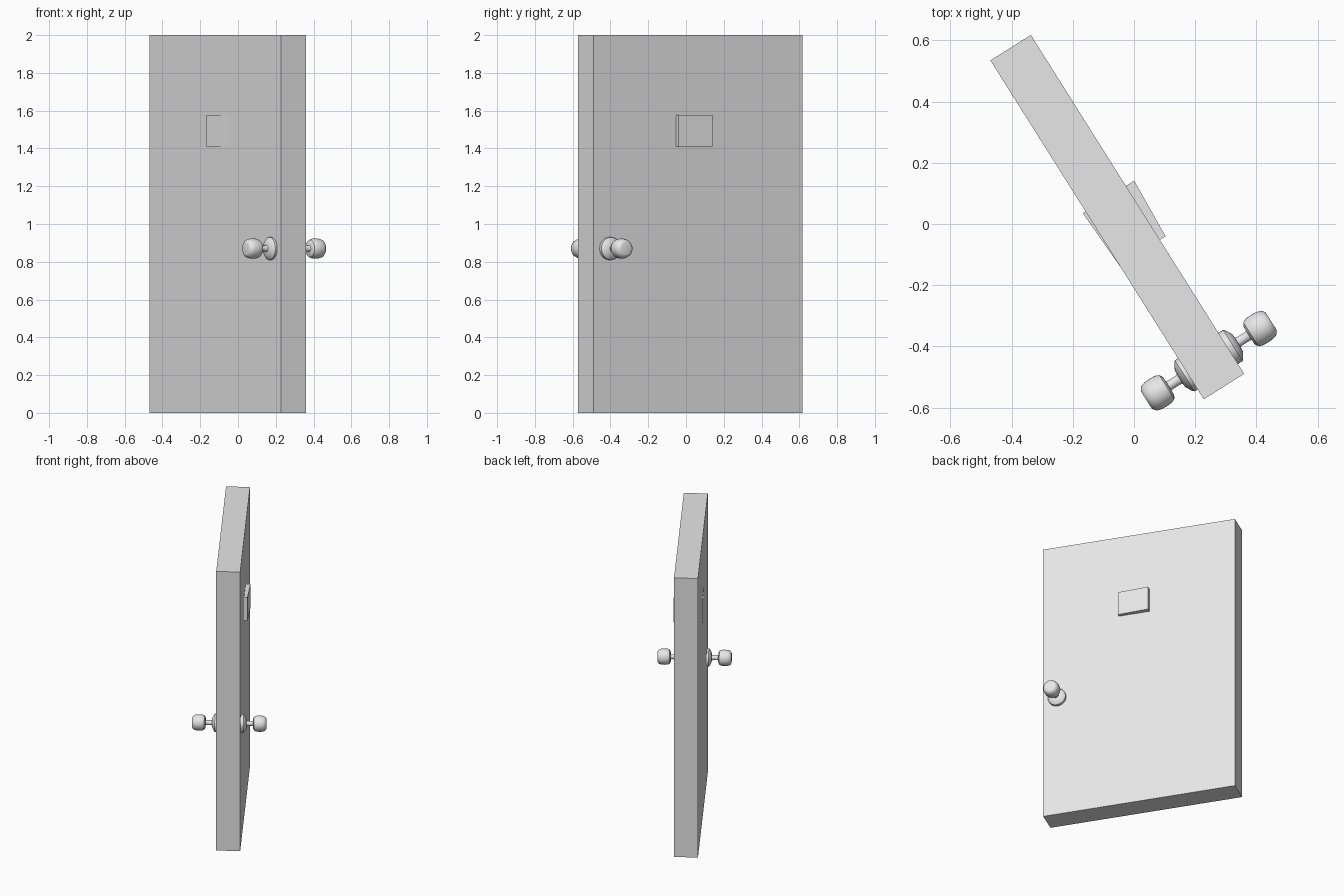
import bpy, bmesh, math
from mathutils import Matrix, Vector

cube = bpy.data.objects.get("Cube")
if cube:
    bpy.data.objects.remove(cube, do_unlink=True)

grey = bpy.data.materials.new("plain grey")
grey.use_nodes = True
grey.diffuse_color = (0.8, 0.8, 0.8, 1)
grey.node_tree.nodes["Principled BSDF"].inputs["Base Color"].default_value = (0.8, 0.8, 0.8, 1)

# Door frame of reference: x runs along the width, y through the thickness
PLACE = Matrix.Translation((-0.0545, 0.0225, 0)) @ Matrix.Rotation(math.radians(-57.8), 4, "Z")


def finish(name, bm):
    bmesh.ops.recalc_face_normals(bm, faces=bm.faces)
    mesh = bpy.data.meshes.new(name)
    bm.to_mesh(mesh)
    bm.free()
    mesh.materials.append(grey)
    obj = bpy.data.objects.new(name, mesh)
    bpy.context.collection.objects.link(obj)
    obj.matrix_world = PLACE
    return obj


def prism(name, outline, bottom, top):
    bm = bmesh.new()
    face = bm.faces.new([bm.verts.new((x, y, bottom)) for x, y in outline])
    new = bmesh.ops.extrude_face_region(bm, geom=[face])["geom"]
    verts = [v for v in new if isinstance(v, bmesh.types.BMVert)]
    bmesh.ops.translate(bm, verts=verts, vec=(0, 0, top - bottom))
    return finish(name, bm)


def lathe(name, profile, side):
    # Spin a (radius, distance) profile about the handle axis
    centre = Vector((0.556, 0, 0.87))
    bm = bmesh.new()
    verts = [bm.verts.new(centre + Vector((r, side * d + 0.003, 0))) for r, d in profile]
    edges = [bm.edges.new(pair) for pair in zip(verts, verts[1:])]
    bmesh.ops.spin(bm, geom=verts + edges, cent=centre, axis=(0, 1, 0),
                   angle=math.tau, steps=32, use_duplicate=False)
    bmesh.ops.remove_doubles(bm, verts=bm.verts, dist=0.0001)
    obj = finish(name, bm)
    bpy.ops.object.select_all(action="DESELECT")
    obj.select_set(True)
    bpy.context.view_layer.objects.active = obj
    bpy.ops.object.shade_smooth_by_angle(angle=math.radians(35))


# Door slab
W, T = 0.654, 0.078
prism("door_panel", [(-W, -T), (W, -T), (W, T), (-W, T)], 0, 2)

# Slightly tapered plaque passing through the slab
prism("plaque", [(-0.071, -0.0885), (0.137, -0.0785), (0.137, 0.1), (-0.071, 0.11)], 1.41, 1.577)

# Handles on both faces
ROSE = [(0, 0.07), (0.06, 0.07), (0.06, 0.093), (0.054, 0.099), (0.032, 0.111), (0, 0.113)]
NECK = [(0, 0.1), (0.022, 0.1), (0.016, 0.12), (0.016, 0.15), (0.022, 0.162), (0, 0.164)]
KNOB = [(0, 0.155), (0.034, 0.155), (0.046, 0.162), (0.052, 0.176), (0.053, 0.195),
        (0.052, 0.215), (0.047, 0.231), (0.036, 0.24), (0.033, 0.241), (0, 0.241)]
for label, side in (("front", -1), ("back", 1)):
    lathe(label + "_rose", ROSE, side)
    lathe(label + "_neck", NECK, side)
    lathe(label + "_knob", KNOB, side)
